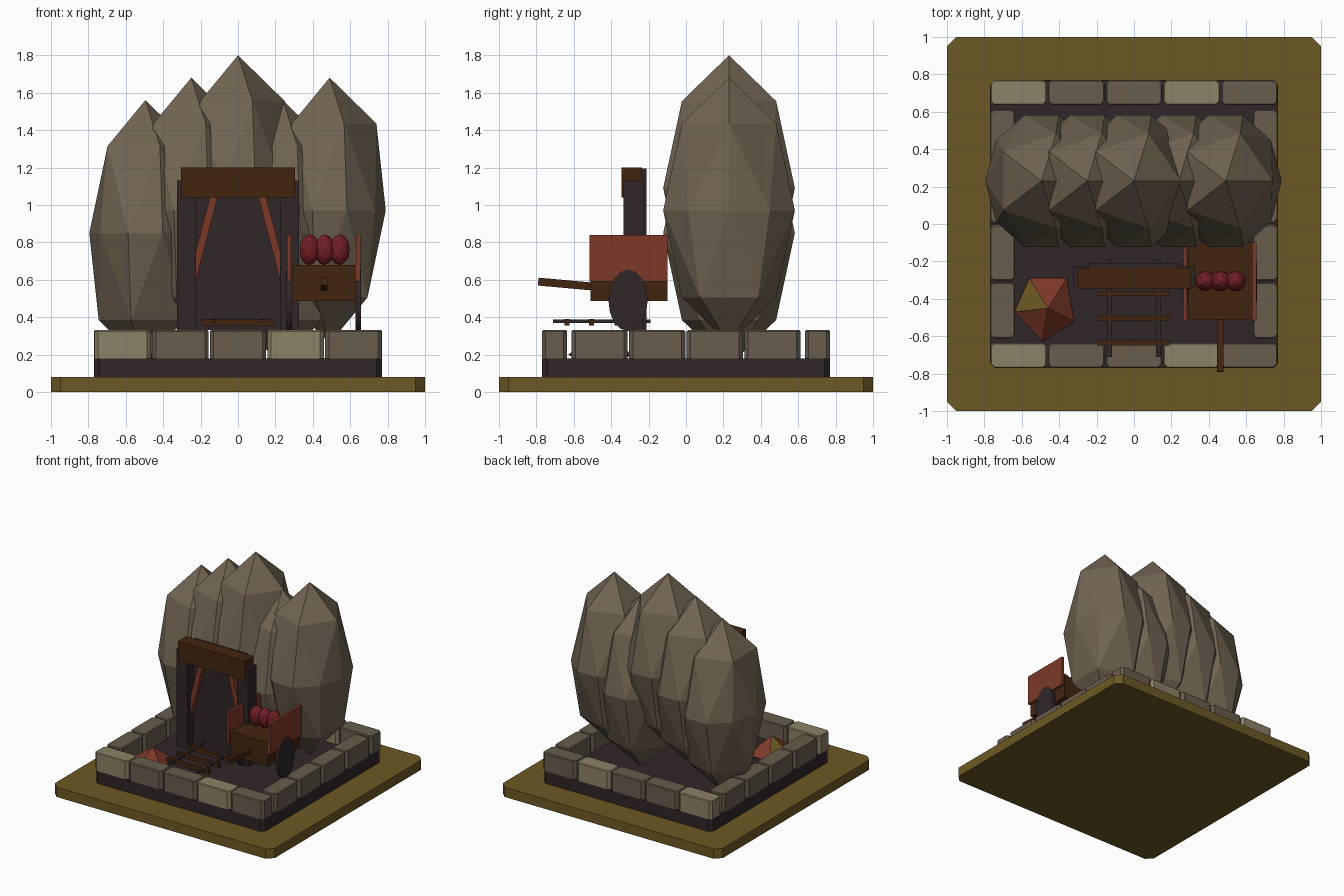
import bpy, bmesh, math
from mathutils import Vector, Matrix

if "Cube" in bpy.data.objects:
    bpy.data.objects.remove(bpy.data.objects["Cube"])


def material(name, rgb):
    lin = [((c / 255 + 0.055) / 1.055) ** 2.4 for c in rgb]
    m = bpy.data.materials.new(name)
    m.diffuse_color = (*lin, 1)
    m.use_nodes = True
    m.node_tree.nodes["Principled BSDF"].inputs["Base Color"].default_value = m.diffuse_color
    return m


OLIVE = material("olive ground", (108, 89, 36))
SOIL = material("dark soil", (48, 38, 39))
ROCK = material("rock brown", (112, 99, 82))
STONE = material("wall stone", (104, 93, 77))
PALE = material("pale stone", (141, 130, 104))
WOOD = material("dark wood", (66, 37, 16))
RED = material("red brown planks", (124, 57, 40))
ORE = material("crimson ore", (112, 30, 38))


def finish(name, bm, *mats):
    bmesh.ops.recalc_face_normals(bm, faces=bm.faces)
    me = bpy.data.meshes.new(name)
    bm.to_mesh(me)
    bm.free()
    for m in mats:
        me.materials.append(m)
    ob = bpy.data.objects.new(name, me)
    bpy.context.collection.objects.link(ob)
    return ob


def box(name, x, y, z, mat, corner=0.0, rim=0.0):
    """Box from (min, max) ranges; corner cuts upright edges, rim softens the top."""
    bm = bmesh.new()
    size = [r[1] - r[0] for r in (x, y, z)]
    mid = [(r[0] + r[1]) / 2 for r in (x, y, z)]
    bmesh.ops.create_cube(bm, size=1, matrix=Matrix.Translation(mid) @ Matrix.Diagonal((*size, 1)))
    if corner:
        upright = [e for e in bm.edges if abs(e.verts[0].co.z - e.verts[1].co.z) > 1e-4]
        bmesh.ops.bevel(bm, geom=upright, offset=corner, segments=1, affect='EDGES')
    if rim:
        top = [e for e in bm.edges if all(v.co.z > z[1] - 1e-4 for v in e.verts)]
        bmesh.ops.bevel(bm, geom=top, offset=rim, segments=1, affect='EDGES')
    return finish(name, bm, mat)


def beam(name, a, b, w, h, mat):
    """Straight bar of section w x h from a to b."""
    a, b = Vector(a), Vector(b)
    d = b - a
    rot = d.to_track_quat('Y', 'Z').to_matrix().to_4x4()
    bm = bmesh.new()
    bmesh.ops.create_cube(bm, size=1, matrix=Matrix.Translation((a + b) / 2) @ rot
                          @ Matrix.Diagonal((w, d.length, h, 1)))
    return finish(name, bm, mat)


def hull(name, points, *mats):
    bm = bmesh.new()
    for p in points:
        bm.verts.new(p)
    bmesh.ops.convex_hull(bm, input=bm.verts)
    return finish(name, bm, *mats)


# Ground plate and soil bed
box("ground_plate", (-1, 1), (-1, 1), (0, 0.08), OLIVE, corner=0.05)
box("soil_bed", (-0.77, 0.77), (-0.77, 0.77), (0.08, 0.18), SOIL, corner=0.03)

# Stone wall: five blocks front and back, four on each side
for tag, s in (("front", -1), ("back", 1)):
    for i in range(5):
        cx = -0.617 + i * 0.3085
        y = sorted((s * 0.77, s * 0.635))
        box(f"{tag}_wall_block_{i}", (cx - 0.151, cx + 0.151), y, (0.18, 0.33),
            PALE if i in (0, 3) else STONE, corner=0.02, rim=0.006)
for tag, s in (("left", -1), ("right", 1)):
    for i in range(4):
        cy = -0.462 + i * 0.308
        x = sorted((s * 0.77, s * 0.635))
        box(f"{tag}_wall_block_{i}", x, (cy - 0.15, cy + 0.15), (0.18, 0.33),
            STONE, corner=0.02, rim=0.006)

# Rock spires: pole, five-sided ring, ten-sided waist, turned ring, pole
def ring(n, rx, ry, z, turn=0.0):
    return [Vector((rx * math.cos(turn + math.tau * k / n),
                    ry * math.sin(turn + math.tau * k / n), z)) for k in range(n)]


spire = ([Vector((0, 0, 0.71)), Vector((0, 0, -0.71))]
         + ring(5, 0.25, 0.265, 0.465)
         + ring(10, 0.30, 0.37, 0)
         + ring(5, 0.25, 0.265, -0.465, math.pi / 5))
for i, (x, top) in enumerate(((-0.495, 1.56), (-0.25, 1.68), (0, 1.80), (0.24, 1.56), (0.49, 1.68))):
    hull(f"rock_spire_{i}", [p + Vector((x, 0.23, top - 0.71)) for p in spire], ROCK)

# Mine entrance: dark panel, posts, lintel and slanted braces
box("entrance_panel", (-0.24, 0.24), (-0.255, -0.21), (0.33, 1.195), SOIL)
box("entrance_lintel", (-0.305, 0.305), (-0.345, -0.235), (1.04, 1.20), WOOD)
for tag, s in (("left", -1), ("right", 1)):
    box(f"{tag}_post", sorted((s * 0.325, s * 0.225)), (-0.335, -0.225), (0.33, 1.13), SOIL)
    beam(f"{tag}_brace", (s * 0.12, -0.275, 1.08), (s * 0.255, -0.275, 0.56), 0.04, 0.04, RED)

# Track: three sleepers and two rails
for i, y in enumerate((-0.37, -0.505, -0.637)):
    box(f"track_sleeper_{i}", (-0.195, 0.19), (y - 0.013, y + 0.013), (0.355, 0.39), WOOD)
for tag, s in (("left", -1), ("right", 1)):
    box(f"{tag}_rail", sorted((s * 0.142, s * 0.118)), (-0.71, -0.19), (0.37, 0.388), SOIL)

# Ore cart: body, side boards, wheels and handle
box("cart_body", (0.29, 0.63), (-0.51, -0.10), (0.485, 0.68), WOOD)
for tag, x in (("left", 0.273), ("right", 0.643)):
    box(f"cart_{tag}_board", (x - 0.011, x + 0.011), (-0.515, -0.10), (0.59, 0.84), RED)
    bm = bmesh.new()
    bmesh.ops.create_cone(bm, cap_ends=True, segments=16, radius1=1, radius2=1, depth=1,
                          matrix=Matrix.Translation((x, -0.31, 0.49))
                          @ Matrix.Diagonal((0.03, 0.105, 0.165, 1))
                          @ Matrix.Rotation(math.pi / 2, 4, 'Y'))
    finish(f"cart_{tag}_wheel", bm, SOIL)
beam("cart_handle", (0.462, -0.79, 0.59), (0.462, -0.48, 0.562), 0.034, 0.042, WOOD)

# Ore lumps in the cart
for i, x in enumerate((0.383, 0.463, 0.543)):
    bm = bmesh.new()
    bmesh.ops.create_icosphere(bm, subdivisions=2, radius=1,
                               matrix=Matrix.Translation((x, -0.305, 0.76))
                               @ Matrix.Diagonal((0.056, 0.055, 0.083, 1)))
    finish(f"ore_lump_{i}", bm, ORE)

# Small rubble heap in the corner, one face olive
heap = [(-0.46, -0.45, 0.33), (-0.56, -0.29, 0.20), (-0.36, -0.29, 0.20), (-0.32, -0.52, 0.20),
        (-0.49, -0.63, 0.20), (-0.64, -0.47, 0.20), (-0.48, -0.45, 0.10)]
rubble = hull("rubble_heap", heap, RED, OLIVE)
for p in rubble.data.polygons:
    if p.normal.z > 0.2 and p.normal.x < -0.2 and p.normal.y > 0.1:
        p.material_index = 1
